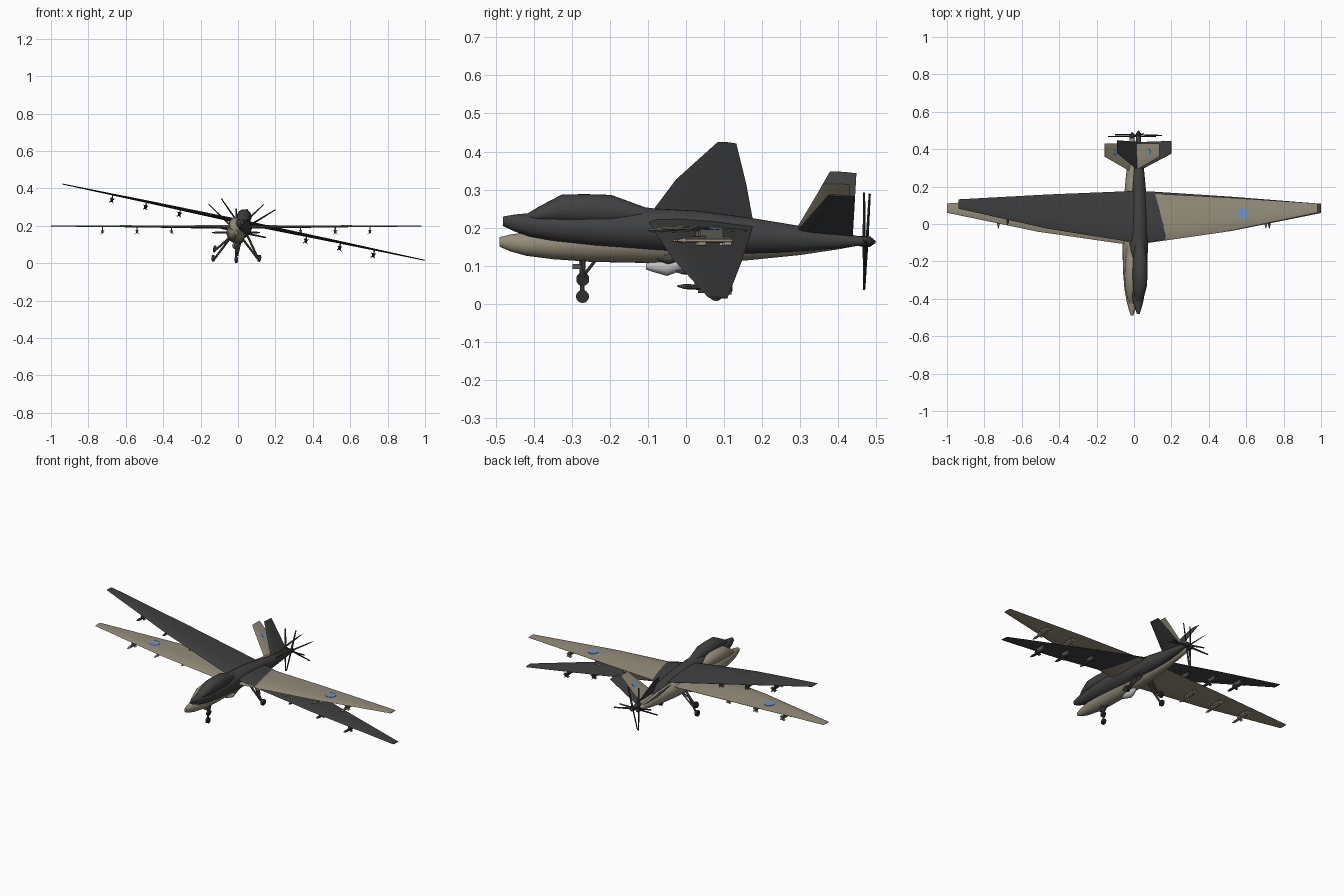
import bpy, bmesh, math
from mathutils import Matrix, Vector

if "Cube" in bpy.data.objects:
    bpy.data.objects.remove(bpy.data.objects["Cube"])


def material(name, rgb):
    m = bpy.data.materials.new(name)
    m.diffuse_color = (*rgb, 1)
    m.use_nodes = True
    m.node_tree.nodes["Principled BSDF"].inputs["Base Color"].default_value = m.diffuse_color
    return m


TAN = material("tan_paint", (0.30, 0.27, 0.195))
DARK = material("charcoal_paint", (0.052, 0.052, 0.052))
BLACK = material("black_rubber", (0.03, 0.03, 0.03))
METAL = material("strut_metal", (0.09, 0.09, 0.085))
PALE = material("pale_grey", (0.52, 0.52, 0.52))
BLUE = material("marking_blue", (0.15, 0.30, 0.62))


def finish(bm, name, mat, place):
    bmesh.ops.recalc_face_normals(bm, faces=bm.faces)
    mesh = bpy.data.meshes.new(name)
    bm.to_mesh(mesh)
    bm.free()
    mesh.materials.append(mat)
    ob = bpy.data.objects.new(name, mesh)
    ob.matrix_world = place
    bpy.context.collection.objects.link(ob)
    return ob


def loft(bm, rings):
    """Skin a list of equal point rings and cap both ends."""
    vs = [[bm.verts.new(p) for p in r] for r in rings]
    n = len(vs[0])
    for a, b in zip(vs, vs[1:]):
        for i in range(n):
            bm.faces.new((a[i], a[(i + 1) % n], b[(i + 1) % n], b[i]))
    bm.faces.new(vs[0])
    bm.faces.new(vs[-1])


def body_ring(y, z0, z1, hw, n=20):
    c, h = (z0 + z1) / 2, (z1 - z0) / 2
    return [(hw * math.cos(2 * math.pi * i / n), y,
             c + h * math.sin(2 * math.pi * i / n)) for i in range(n)]


AIRFOIL = [(0, 0), (0.07, 0.6), (0.3, 1), (0.6, 0.85), (1, 0.08),
           (1, -0.08), (0.6, -0.6), (0.3, -0.75), (0.07, -0.5)]


def foil_ring(center, normal, y0, y1, half):
    return [Vector((center[0], y0 + (y1 - y0) * f, center[1]))
            + Vector((normal[0], 0, normal[1])) * half * t for f, t in AIRFOIL]


def rod(bm, a, b, r1, r2=None, n=10):
    """Tapered cylinder from a to b."""
    a, b = Vector(a), Vector(b)
    d = b - a
    m = Matrix.Translation((a + b) / 2) @ d.to_track_quat('Z', 'Y').to_matrix().to_4x4()
    bmesh.ops.create_cone(bm, cap_ends=True, segments=n, radius1=r1,
                          radius2=r1 if r2 is None else r2, depth=d.length, matrix=m)


def box(bm, center, size):
    bmesh.ops.create_cube(bm, size=1, matrix=Matrix.Translation(center)
                          @ Matrix.Diagonal((*size, 1)))


def drone(tag, paint, place, marked):
    def make(name, mat, build):
        bm = bmesh.new()
        build(bm)
        return finish(bm, f"{tag}_{name}", mat, place)

    # fuselage and the raised hump above the nose
    make("fuselage", paint, lambda bm: loft(bm, [body_ring(*s) for s in (
        (-0.49, 0.150, 0.175, 0.007), (-0.46, 0.137, 0.182, 0.017),
        (-0.42, 0.126, 0.188, 0.028), (-0.35, 0.117, 0.196, 0.041),
        (-0.25, 0.110, 0.206, 0.049), (-0.1, 0.107, 0.219, 0.052),
        (0.02, 0.108, 0.220, 0.050), (0.16, 0.114, 0.209, 0.042),
        (0.3, 0.128, 0.194, 0.029), (0.40, 0.143, 0.183, 0.019),
        (0.46, 0.154, 0.175, 0.012))]))
    make("hump", paint, lambda bm: loft(bm, [body_ring(*s) for s in (
        (-0.43, 0.172, 0.184, 0.012), (-0.40, 0.168, 0.205, 0.026),
        (-0.34, 0.165, 0.242, 0.038), (-0.28, 0.165, 0.247, 0.040),
        (-0.21, 0.165, 0.249, 0.039), (-0.12, 0.180, 0.221, 0.026),
        (-0.05, 0.190, 0.216, 0.012))]))

    # one wing lofted tip to tip
    half = [(0.99, 0.06, 0.11, 0.0025, 0.198), (0.5, -0.042, 0.142, 0.0065, 0.196),
            (0.06, -0.105, 0.165, 0.011, 0.192)]
    spans = [(-x, *r) for x, *r in half] + half[::-1]
    make("wing", paint, lambda bm: loft(bm, [
        foil_ring((x, z), (0, 1), y0, y1, t) for x, y0, y1, t, z in spans]))

    # V tail
    ang = math.radians(46)
    sx, cz = math.sin(ang), math.cos(ang)

    def tail(bm):
        for s in (-1, 1):
            loft(bm, [foil_ring((s * sx * d, 0.172 + cz * d), (-s * cz, sx), y0, 0.43, t)
                      for d, y0, t in ((0.0, 0.275, 0.006), (0.205, 0.36, 0.003))])
    make("tail_fins", paint, tail)

    # round blue markings as thin plates
    def marks(bm):
        for s in (-1, 1):
            rod(bm, (s * 0.59, 0.06, 0.197), (s * 0.59, 0.06, 0.2035), 0.03, n=24)
            c = Vector((s * sx * 0.125, 0.385, 0.172 + cz * 0.125))
            nrm = Vector((-s * cz, 0, sx)) * 0.0048
            rod(bm, c - nrm * 0.2, c + nrm * 1.1, 0.015, n=20)
    if marked:
        make("round_markings", BLUE, marks)

    # pusher propeller: hub, spinner and four blades
    hub = Vector((0, 0.468, 0.164))

    def prop(bm):
        rod(bm, hub - Vector((0, 0.012, 0)), hub + Vector((0, 0.01, 0)), 0.014, n=12)
        rod(bm, hub + Vector((0, 0.01, 0)), hub + Vector((0, 0.023, 0)), 0.012, 0.003, 12)
        for k in range(4):
            blade = bmesh.ops.create_cube(bm, size=1)["verts"]
            for v in blade:
                w = 0.012 if v.co.z < 0 else 0.007
                v.co = (v.co.x * w, v.co.y * 0.003, 0.065 + v.co.z * 0.126)
            m = (Matrix.Translation(hub) @ Matrix.Rotation(k * math.pi / 2, 4, 'Y')
                 @ Matrix.Rotation(math.radians(25), 4, 'Z'))
            bmesh.ops.transform(bm, matrix=m, verts=blade)
    make("propeller", BLACK, prop)

    # missiles under the wing, three each side, with cross fins
    stations = [(s * x, y) for s in (-1, 1)
                for x, y in ((0.345, 0.0), (0.53, 0.006), (0.715, 0.012))]

    def missiles(bm):
        for x, y in stations:
            z = 0.166
            rod(bm, (x, y - 0.015, z), (x, y + 0.11, z), 0.007)
            rod(bm, (x, y - 0.015, z), (x, y - 0.035, z), 0.007, 0.002)
            for yy in (0.03, 0.098):
                for a in (45, 135):
                    m = (Matrix.Translation((x, y + yy, z))
                         @ Matrix.Rotation(math.radians(a), 4, 'Y')
                         @ Matrix.Diagonal((0.034, 0.02, 0.0015, 1)))
                    bmesh.ops.create_cube(bm, size=1, matrix=m)
    make("missiles", paint, missiles)

    def pylons(bm):
        for x, y in stations:
            box(bm, (x, y + 0.055, 0.183), (0.006, 0.06, 0.024))
            box(bm, (x, y + 0.055, 0.174), (0.012, 0.09, 0.005))
    make("pylons", METAL, pylons)

    # landing gear
    def struts(bm):
        rod(bm, (0, -0.275, 0.125), (0, -0.272, 0.02), 0.006)
        rod(bm, (0, -0.235, 0.118), (0, -0.272, 0.07), 0.004)
        box(bm, (0, -0.283, 0.098), (0.022, 0.03, 0.014))
        for s in (-1, 1):
            rod(bm, (s * 0.035, 0.06, 0.13), (s * 0.115, 0.08, 0.024), 0.006)
            rod(bm, (s * 0.035, 0.10, 0.13), (s * 0.09, 0.08, 0.06), 0.004)
    make("gear_struts", METAL, struts)

    def wheels(bm):
        for x, y, z, r in ((0, -0.272, 0.019, 0.017), (-0.122, 0.08, 0.026, 0.018),
                           (0.122, 0.08, 0.026, 0.018)):
            rod(bm, (x - 0.006, y, z), (x + 0.006, y, z), r, n=18)
            rod(bm, (x - 0.009, y, z), (x + 0.009, y, z), r * 0.6, n=18)
    make("wheels", BLACK, wheels)

    # sensor pod under the belly
    make("sensor_pod", PALE if marked else METAL, lambda bm: loft(bm, [
        body_ring(*s) for s in (
            (-0.105, 0.090, 0.106, 0.008), (-0.085, 0.083, 0.112, 0.015),
            (-0.05, 0.073, 0.116, 0.021), (-0.02, 0.084, 0.118, 0.016),
            (0.005, 0.100, 0.120, 0.008))]))


# level tan aircraft, and a charcoal one banked and pitched through it
drone("tan", TAN, Matrix.Translation((-0.01, 0, 0)), True)
drone("charcoal", DARK,
      Matrix.Translation((0.03, 0.09, 0.216))
      @ Matrix.Rotation(math.radians(-3.3), 4, 'X')
      @ Matrix.Rotation(math.radians(11.9), 4, 'Y')
      @ Matrix.Translation((0, -0.08, -0.195)), False)

for ob in bpy.context.scene.objects:
    ob.select_set(True)
    bpy.context.view_layer.objects.active = ob
bpy.ops.object.shade_smooth_by_angle(angle=math.radians(35))
